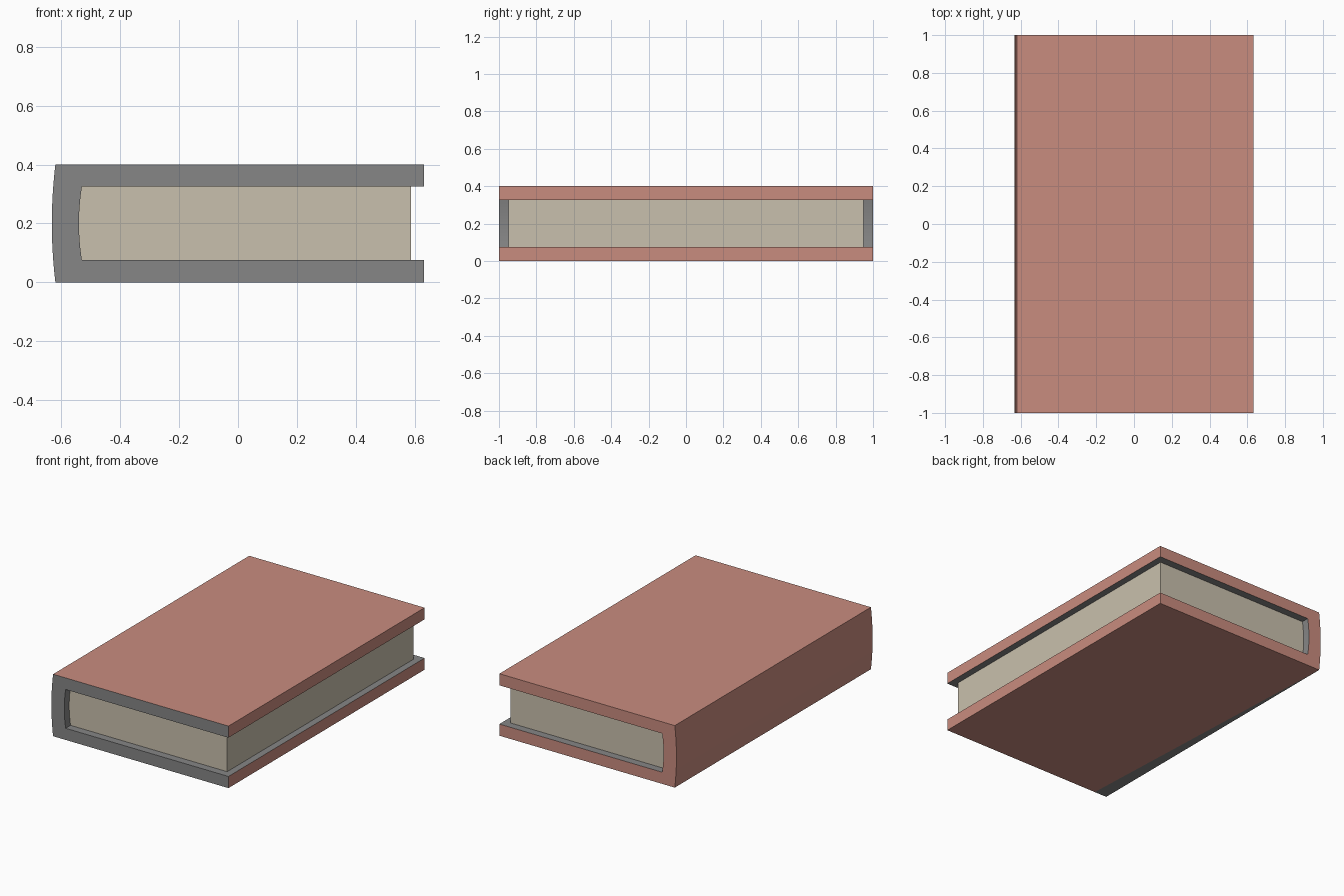
import bpy, bmesh, math

if "Cube" in bpy.data.objects:
    bpy.data.objects.remove(bpy.data.objects["Cube"])

def material(name, rgb):
    m = bpy.data.materials.new(name)
    m.diffuse_color = (*rgb, 1)
    m.use_nodes = True
    m.node_tree.nodes["Principled BSDF"].inputs["Base Color"].default_value = m.diffuse_color
    return m

RED = material("cover red", (0.584, 0.262, 0.212))
GREY = material("lining grey", (0.238, 0.238, 0.238))
CREAM = material("page cream", (0.584, 0.527, 0.418))

def arc(x, z0, z1, bulge, n=12):
    """Shallow curve from z0 up to z1, bulging towards -x."""
    pts = []
    for i in range(n + 1):
        t = i / n
        pts.append((x - bulge * 4 * t * (1 - t), z0 + (z1 - z0) * t))
    return pts

def finish(bm, name, mats):
    bmesh.ops.recalc_face_normals(bm, faces=bm.faces)
    me = bpy.data.meshes.new(name)
    bm.to_mesh(me)
    bm.free()
    for m in mats:
        me.materials.append(m)
    ob = bpy.data.objects.new(name, me)
    bpy.context.collection.objects.link(ob)
    bpy.ops.object.select_all(action='DESELECT')
    ob.select_set(True)
    bpy.context.view_layer.objects.active = ob
    bpy.ops.object.shade_smooth_by_angle(angle=math.radians(25))
    return ob

EDGE, HALF = 0.632, 1.0

# Cover: C-shaped profile swept front to back
outer = [(EDGE, 0)] + arc(-0.62, 0, 0.4, 0.012) + [(EDGE, 0.4)]
inner = [(EDGE, 0.075)] + arc(-0.53, 0.075, 0.325, 0.01) + [(EDGE, 0.325)]
bm = bmesh.new()
rings = [[bm.verts.new((x, y, z)) for x, z in path]
         for path in (outer, inner) for y in (-HALF, HALF)]
of, ob_, nf, nb = rings
bottom = None
for i in range(len(outer) - 1):
    j = i + 1
    # outside red, lining grey, front end grey, back end red
    for quad, mat in (((of[i], of[j], ob_[j], ob_[i]), 0),
                      ((nf[i], nf[j], nb[j], nb[i]), 1),
                      ((of[i], of[j], nf[j], nf[i]), 1),
                      ((ob_[i], ob_[j], nb[j], nb[i]), 0)):
        f = bm.faces.new(quad)
        f.material_index = mat
        if bottom is None:
            bottom = f
for i in (0, -1):
    bm.faces.new((of[i], nf[i], nb[i], ob_[i])).material_index = 0

# Grey sliver on the underside beside the spine
geom = [bottom] + list(bottom.edges) + list(bottom.verts)
bmesh.ops.bisect_plane(bm, geom=geom, dist=1e-5, plane_co=(-0.62, HALF, 0),
                       plane_no=(2 * HALF, 0.09, 0))
for f in bm.faces:
    if all(v.co.z < 1e-4 for v in f.verts) and f.calc_center_median().x < -0.5:
        f.material_index = 1
finish(bm, "cover", [RED, GREY])

# Page block, rounded to fit the spine
bm = bmesh.new()
path = [(0.588, 0.075)] + arc(-0.53, 0.075, 0.325, 0.01) + [(0.588, 0.325)]
face = bm.faces.new([bm.verts.new((x, -0.95, z)) for x, z in path])
ext = bmesh.ops.extrude_face_region(bm, geom=[face], use_keep_orig=True)
for v in ext["geom"]:
    if isinstance(v, bmesh.types.BMVert):
        v.co.y = 0.95
finish(bm, "pages", [CREAM])
